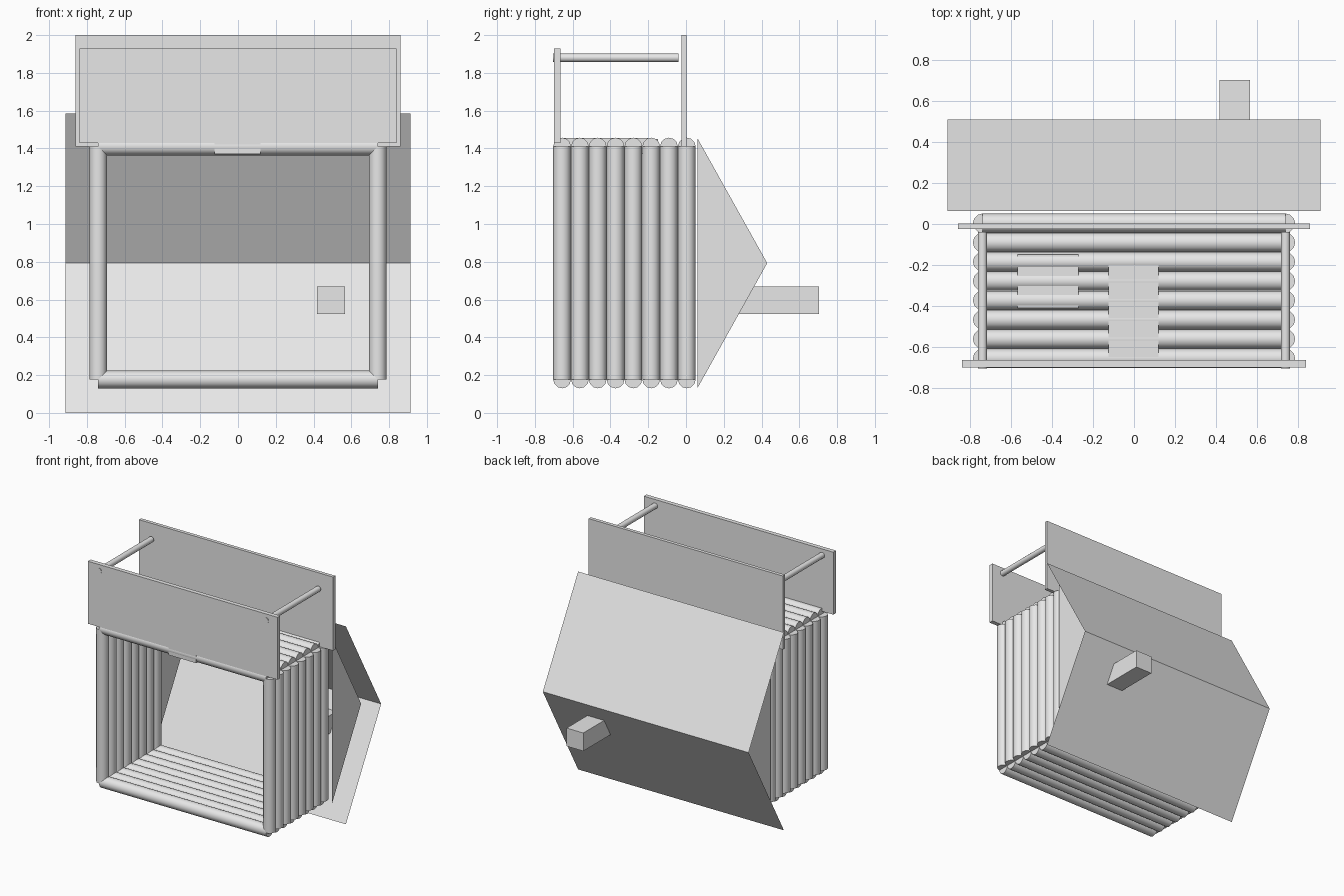
import bpy, bmesh, math
from mathutils import Vector

if "Cube" in bpy.data.objects:
    bpy.data.objects.remove(bpy.data.objects["Cube"], do_unlink=True)

grey = bpy.data.materials.new("light_grey")
grey.use_nodes = True
grey.diffuse_color = (0.8, 0.8, 0.8, 1)
grey.node_tree.nodes["Principled BSDF"].inputs["Base Color"].default_value = (0.8, 0.8, 0.8, 1)


def add_object(name, bm):
    mesh = bpy.data.meshes.new(name)
    bm.to_mesh(mesh)
    bm.free()
    mesh.materials.append(grey)
    obj = bpy.data.objects.new(name, mesh)
    bpy.context.collection.objects.link(obj)
    return obj


def box(name, low, high):
    low, high = Vector(low), Vector(high)
    bm = bmesh.new()
    bmesh.ops.create_cube(bm, size=1)
    bmesh.ops.scale(bm, vec=high - low, verts=bm.verts)
    bmesh.ops.translate(bm, vec=(low + high) / 2, verts=bm.verts)
    return add_object(name, bm)


def log(name, start, end, radius, sides=12):
    start, end = Vector(start), Vector(end)
    axis = end - start
    bm = bmesh.new()
    bmesh.ops.create_cone(bm, cap_ends=True, segments=sides, radius1=radius,
                          radius2=radius, depth=axis.length)
    turn = Vector((0, 0, 1)).rotation_difference(axis).to_matrix()
    bmesh.ops.rotate(bm, matrix=turn, verts=bm.verts)
    bmesh.ops.translate(bm, vec=(start + end) / 2, verts=bm.verts)
    obj = add_object(name, bm)
    bpy.ops.object.select_all(action='DESELECT')
    obj.select_set(True)
    bpy.context.view_layer.objects.active = obj
    bpy.ops.object.shade_smooth_by_angle(angle=math.radians(45))
    return obj


def sheet(name, corners):
    bm = bmesh.new()
    bm.faces.new([bm.verts.new(c) for c in corners])
    return add_object(name, bm)


# Stacked square courses of logs forming the four walls
half, low, high, radius = 0.74, 0.177, 1.41, 0.047
courses = 8
for i in range(courses):
    y = -0.656 + i * 0.0943
    for label, z in (("lower", low), ("upper", high)):
        log(f"{label}_wall_log_{i + 1}", (-half, y, z), (half, y, z), radius)
    for label, x in (("right", -half), ("left", half)):
        log(f"{label}_wall_log_{i + 1}", (x, y, low), (x, y, high), radius)

# Door and window set into the upper wall
box("door", (-0.125, -0.70, 1.37), (0.12, -0.2, 1.455))
box("window", (-0.57, -0.41, 1.37), (-0.27, -0.148, 1.449))

# Porch floor, porch roof and its two posts
box("porch_floor", (-0.84, -0.70, 1.43), (0.84, -0.665, 1.93))
box("porch_roof", (-0.86, -0.025, 1.41), (0.86, 0.003, 2.0))
for label, x in (("right", -half), ("left", half)):
    log(f"{label}_porch_post", (x, -0.705, 1.88), (x, -0.04, 1.88), 0.023)

# Triangular gables, as thin sheets
for label, x in (("right", -0.79), ("left", 0.79)):
    sheet(f"{label}_gable", [(x, 0.06, 0.13), (x, 0.43, 0.793), (x, 0.06, 1.455)])

# Two overhanging roof slopes meeting at the ridge
wide, eave, ridge, middle = 0.912, 0.063, 0.51, 0.793
for label, z in (("lower", 0.0), ("upper", 1.585)):
    corners = [(-wide, eave, z), (wide, eave, z), (wide, ridge, middle), (-wide, ridge, middle)]
    if label == "upper":
        corners.reverse()
    sheet(f"{label}_roof_slope", corners)

# Chimney through the lower slope
box("chimney", (0.418, 0.25, 0.523), (0.566, 0.703, 0.668))
